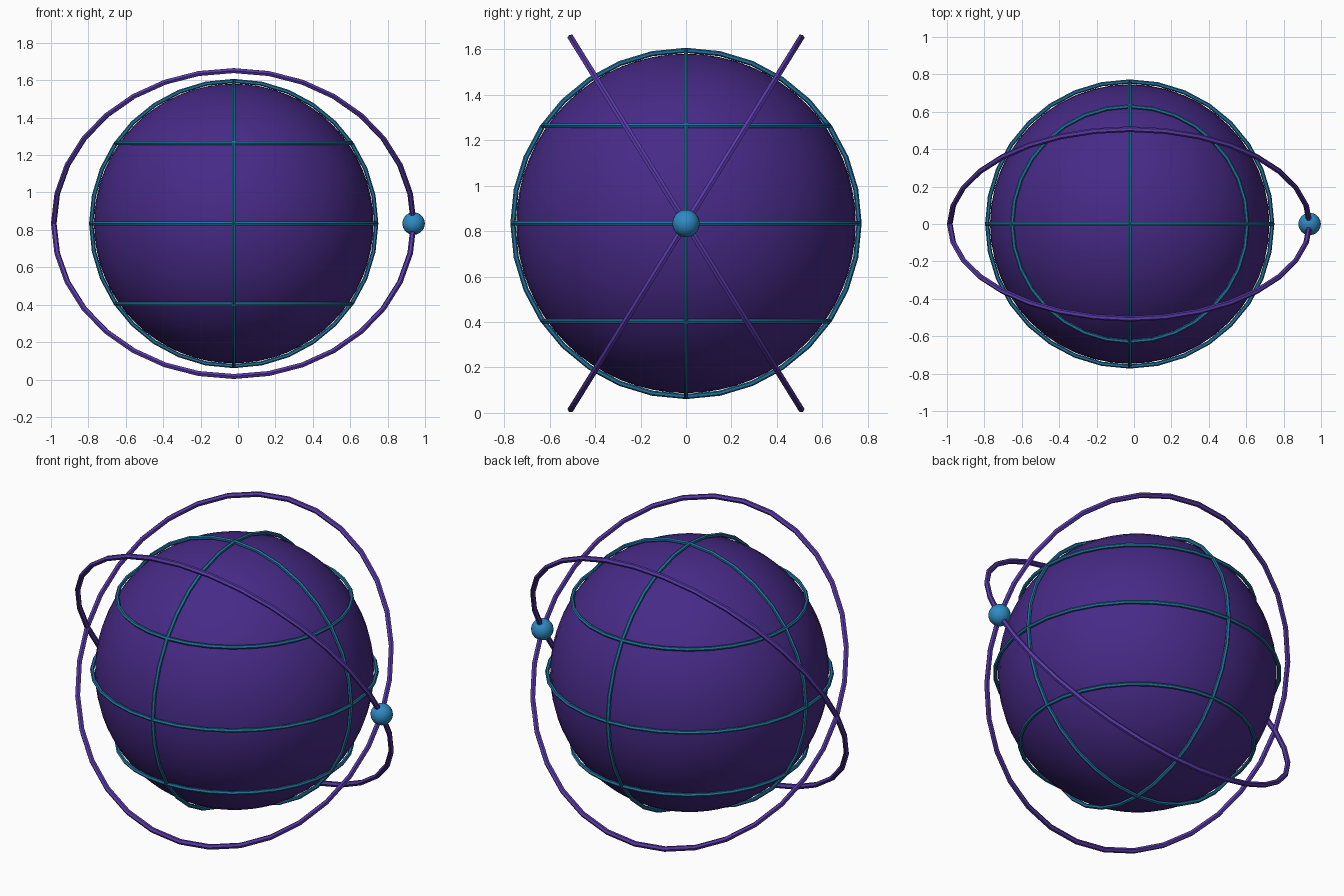
import bpy
from math import sin, cos, pi, radians

cube = bpy.data.objects.get("Cube")
if cube:
    bpy.data.objects.remove(cube, do_unlink=True)

CENTRE = (-0.023, 0.0, 0.834)
GLOBE_R, GRID_R, ORBIT_R = 0.747, 0.762, 0.962
GRID_TUBE, ORBIT_TUBE = 0.0113, 0.015
LATITUDE, TILT = 0.6, 0.555


def material(name, rgb):
    mat = bpy.data.materials.new(name)
    mat.use_nodes = True
    colour = (*rgb, 1.0)
    mat.diffuse_color = colour
    mat.node_tree.nodes["Principled BSDF"].inputs["Base Color"].default_value = colour
    return mat


def finish(name, mat):
    obj = bpy.context.object
    obj.name = name
    obj.data.materials.append(mat)
    bpy.ops.object.shade_smooth_by_angle(angle=radians(30))


def ball(name, mat, radius, x=0.0, segments=48, rings=32):
    bpy.ops.mesh.primitive_uv_sphere_add(
        segments=segments, ring_count=rings, radius=radius,
        location=(CENTRE[0] + x, CENTRE[1], CENTRE[2]))
    finish(name, mat)


def hoop(name, mat, radius, tube, z=0.0, rotation=(0, 0, 0)):
    bpy.ops.mesh.primitive_torus_add(
        major_radius=radius, minor_radius=tube, major_segments=32, minor_segments=6,
        location=(CENTRE[0], CENTRE[1], CENTRE[2] + z), rotation=rotation)
    finish(name, mat)


purple = material("deep purple", (0.063, 0.023, 0.24))
violet = material("violet", (0.1, 0.042, 0.4))
teal = material("teal blue", (0.016, 0.165, 0.33))
blue = material("sky blue", (0.027, 0.258, 0.55))

# Globe
ball("globe", purple, GLOBE_R)

# Latitude hoops
for name, angle in (("lower_latitude", -LATITUDE), ("equator", 0), ("upper_latitude", LATITUDE)):
    hoop(name, teal, GRID_R * cos(angle), GRID_TUBE, z=GRID_R * sin(angle))

# Meridian hoops
hoop("front_meridian", teal, GRID_R, GRID_TUBE, rotation=(pi / 2, 0, 0))
hoop("side_meridian", teal, GRID_R, GRID_TUBE, rotation=(0, pi / 2, 0))

# Crossed orbit hoops
for name, side in (("orbit_forward", 1), ("orbit_backward", -1)):
    hoop(name, violet, ORBIT_R, ORBIT_TUBE, rotation=(pi / 2 + side * TILT, 0, 0))

# Satellite where the orbits cross
ball("satellite", blue, 0.06, x=ORBIT_R, segments=24, rings=16)
